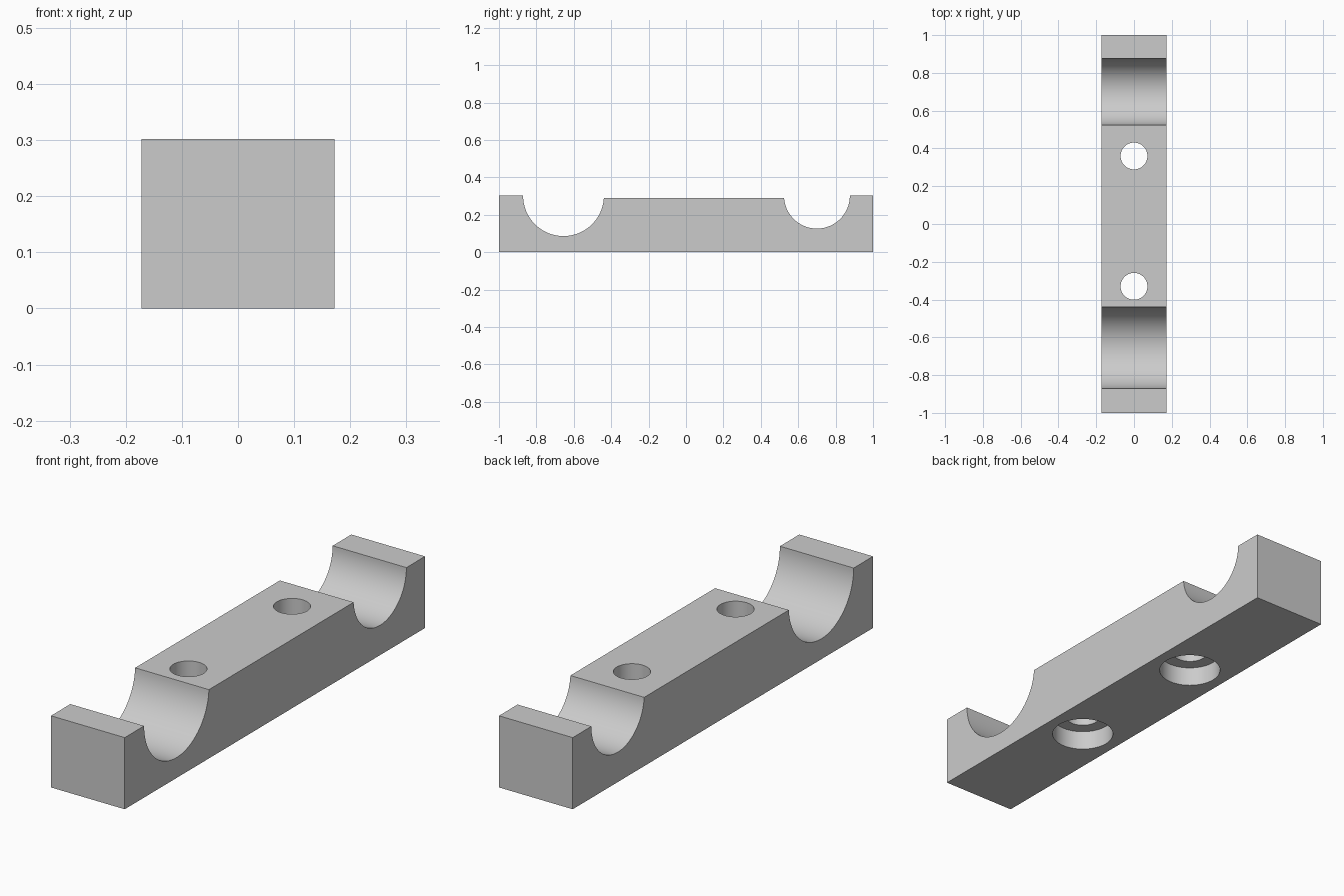
import bpy, bmesh
from math import cos, sin, asin, pi, radians

if "Cube" in bpy.data.objects:
    bpy.data.objects.remove(bpy.data.objects["Cube"])

HALF_WIDTH, END_TOP, MID_TOP = 0.172, 0.302, 0.29

grey = bpy.data.materials.new("plain grey")
grey.use_nodes = True
grey.diffuse_color = (0.6, 0.6, 0.6, 1)
grey.node_tree.nodes["Principled BSDF"].inputs["Base Color"].default_value = (0.6, 0.6, 0.6, 1)


def make_object(name, bm):
    mesh = bpy.data.meshes.new(name)
    bmesh.ops.recalc_face_normals(bm, faces=bm.faces)
    bm.to_mesh(mesh)
    bm.free()
    mesh.materials.append(grey)
    obj = bpy.data.objects.new(name, mesh)
    bpy.context.collection.objects.link(obj)
    return obj


def groove(centre, radius, start, end, steps=48):
    """Points along a round groove, from angle start to end through the bottom."""
    angles = [start + (end - start) * i / steps for i in range(steps + 1)]
    return [(centre + radius * cos(a), END_TOP + radius * sin(a)) for a in angles]


# Side profile: block with a large front groove and a smaller back groove
big, small = 0.216, 0.176
drop = END_TOP - MID_TOP
profile = [(-1, 0), (-1, END_TOP)]
profile += groove(-0.655, big, -pi, -asin(drop / big))
profile += groove(0.7, small, -pi + asin(drop / small), 0)
profile += [(1, END_TOP), (1, 0)]

bm = bmesh.new()
side = bm.faces.new([bm.verts.new((-HALF_WIDTH, y, z)) for y, z in profile])
extruded = bmesh.ops.extrude_face_region(bm, geom=[side])["geom"]
bmesh.ops.translate(bm, vec=(2 * HALF_WIDTH, 0, 0),
                    verts=[v for v in extruded if isinstance(v, bmesh.types.BMVert)])
body = make_object("clamp_block", bm)


# Stepped screw holes: narrow through hole, wide counterbore from below
def hole_cutter(name, y, steps=64):
    outline = [(0.125, -0.1), (0.125, 0.083), (0.071, 0.083), (0.071, 0.4)]
    bm = bmesh.new()
    rings = [[bm.verts.new((r * cos(2 * pi * i / steps), y + r * sin(2 * pi * i / steps), z))
              for i in range(steps)] for r, z in outline]
    for low, high in zip(rings, rings[1:]):
        for i in range(steps):
            j = (i + 1) % steps
            bm.faces.new((low[i], low[j], high[j], high[i]))
    bm.faces.new(rings[0])
    bm.faces.new(rings[-1])
    cutter = make_object(name, bm)
    cutter.hide_render = True
    return cutter


cutters = [hole_cutter("front_hole_cutter", -0.33), hole_cutter("back_hole_cutter", 0.36)]
bpy.ops.object.select_all(action="DESELECT")
body.select_set(True)
bpy.context.view_layer.objects.active = body
for cutter in cutters:
    cut = body.modifiers.new(cutter.name, "BOOLEAN")
    cut.operation, cut.solver, cut.object = "DIFFERENCE", "EXACT", cutter
    bpy.ops.object.modifier_apply(modifier=cut.name)
    bpy.data.objects.remove(cutter)

# Smooth grooves and bores, crisp edges
bpy.ops.object.shade_smooth_by_angle(angle=radians(30))
